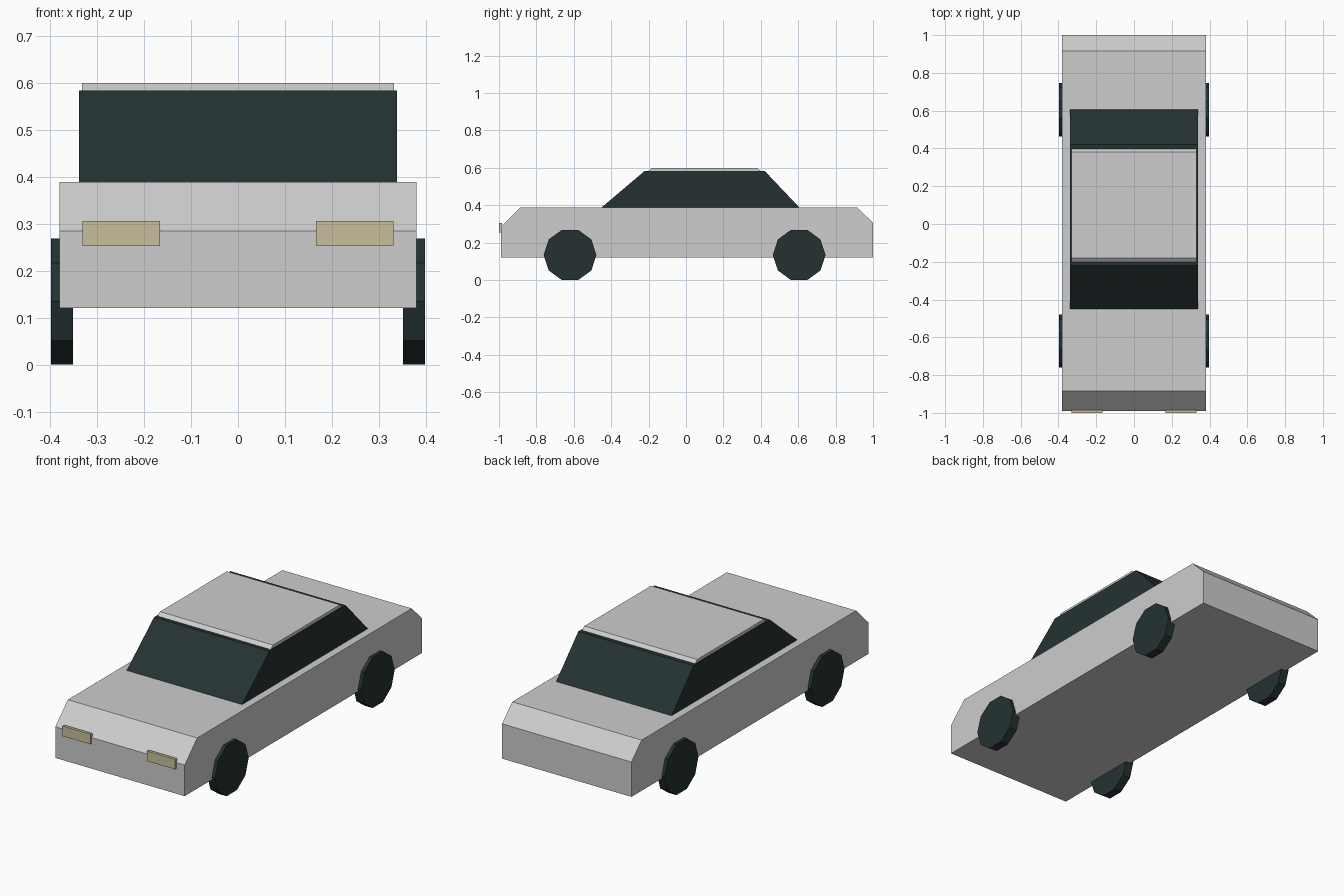
import bpy, bmesh, math

if "Cube" in bpy.data.objects:
    bpy.data.objects.remove(bpy.data.objects["Cube"])


def material(name, rgb):
    m = bpy.data.materials.new(name)
    m.diffuse_color = (*rgb, 1)
    m.use_nodes = True
    m.node_tree.nodes["Principled BSDF"].inputs["Base Color"].default_value = m.diffuse_color
    return m


PAINT = material("grey_paint", (0.61, 0.61, 0.61))
DARK = material("dark_glass_rubber", (0.018, 0.031, 0.031))
LAMP = material("pale_yellow_lamp", (0.59, 0.52, 0.33))


def extrude_x(name, profile, x0, x1, mat):
    """Solid made by sweeping a (y, z) profile from x0 to x1."""
    bm = bmesh.new()
    face = bm.faces.new([bm.verts.new((x0, y, z)) for y, z in profile])
    new = bmesh.ops.extrude_face_region(bm, geom=[face])["geom"]
    moved = [v for v in new if isinstance(v, bmesh.types.BMVert)]
    bmesh.ops.translate(bm, vec=(x1 - x0, 0, 0), verts=moved)
    bmesh.ops.recalc_face_normals(bm, faces=bm.faces)
    mesh = bpy.data.meshes.new(name)
    bm.to_mesh(mesh)
    bm.free()
    mesh.materials.append(mat)
    obj = bpy.data.objects.new(name, mesh)
    bpy.context.collection.objects.link(obj)
    return obj


# Lower body with chamfered nose and tail
extrude_x("body", [(-0.99, 0.12), (1.0, 0.12), (1.0, 0.305), (0.915, 0.389),
                   (-0.885, 0.389), (-0.99, 0.285)], -0.38, 0.38, PAINT)

# Window block and the thin roof panel on top
extrude_x("windows", [(-0.45, 0.389), (0.605, 0.389), (0.42, 0.584),
                      (-0.22, 0.584)], -0.339, 0.339, DARK)
extrude_x("roof", [(-0.205, 0.58), (0.402, 0.58), (0.38, 0.60),
                   (-0.18, 0.60)], -0.332, 0.332, PAINT)

# Ten-sided wheels and headlights on both sides
for side, s in (("left", -1), ("right", 1)):
    for end, cy in (("front", -0.62), ("rear", 0.605)):
        ring = [(cy + 0.141 * math.cos(i * math.tau / 10),
                 0.134 + 0.141 * math.sin(i * math.tau / 10)) for i in range(10)]
        extrude_x(f"{end}_{side}_wheel", ring, s * 0.352, s * 0.398, DARK)
    extrude_x(f"{side}_headlight", [(-1.0, 0.253), (-0.985, 0.253),
                                    (-0.985, 0.306), (-1.0, 0.306)],
              s * 0.166, s * 0.331, LAMP)
